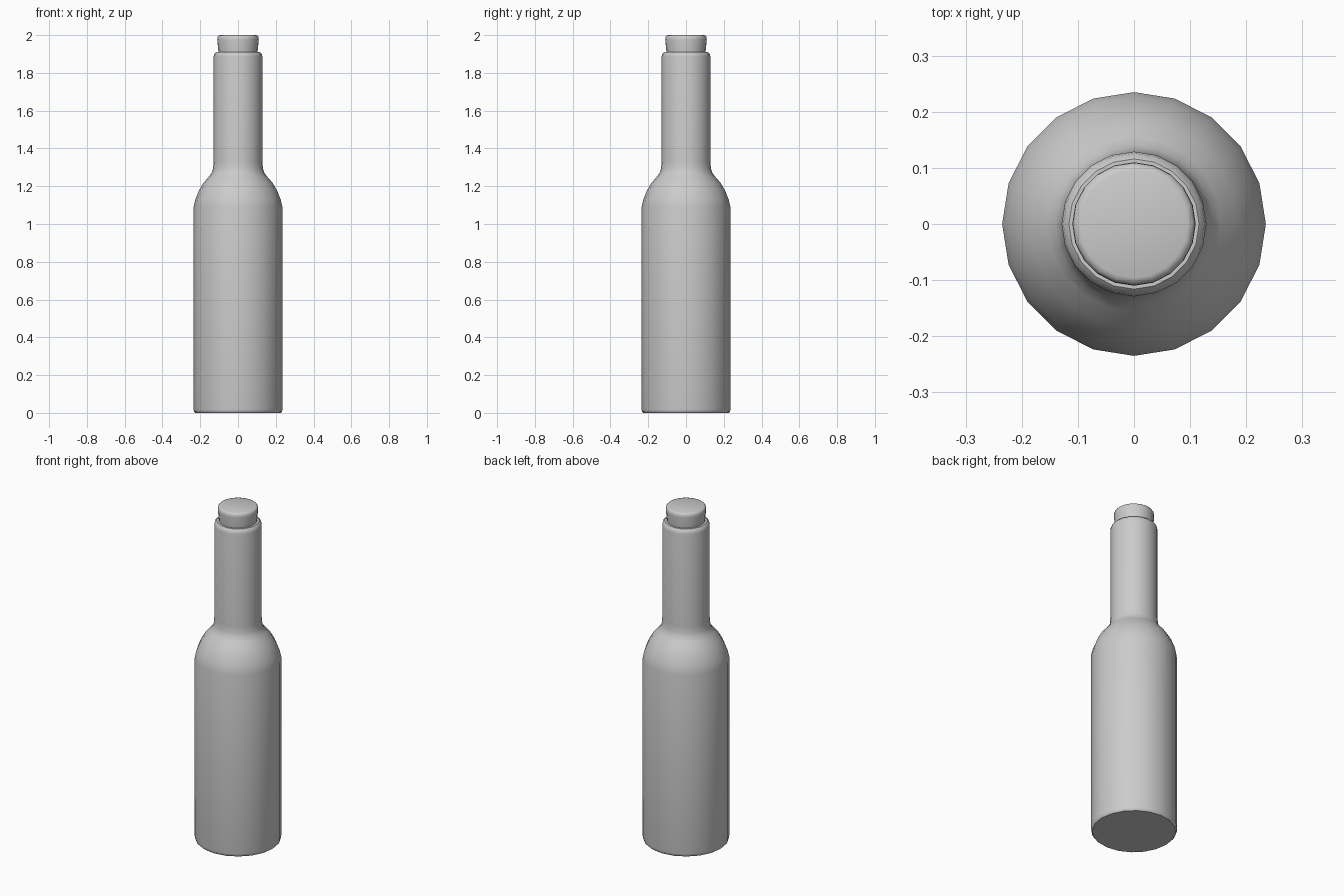
import bpy, bmesh, math

if "Cube" in bpy.data.objects:
    bpy.data.objects.remove(bpy.data.objects["Cube"])

SIDES = 20


def lathe(name, profile, angle=40):
    """Revolve (radius, height) pairs around z; ends are capped flat."""
    bm = bmesh.new()
    rings = []
    for r, z in profile:
        rings.append([bm.verts.new((r * math.cos(2 * math.pi * i / SIDES),
                                    r * math.sin(2 * math.pi * i / SIDES), z))
                      for i in range(SIDES)])
    for a, b in zip(rings, rings[1:]):
        for i in range(SIDES):
            j = (i + 1) % SIDES
            bm.faces.new((a[i], a[j], b[j], b[i]))
    bm.faces.new(rings[0][::-1])
    bm.faces.new(rings[-1])
    bmesh.ops.recalc_face_normals(bm, faces=bm.faces)
    mesh = bpy.data.meshes.new(name)
    bm.to_mesh(mesh)
    bm.free()
    obj = bpy.data.objects.new(name, mesh)
    bpy.context.collection.objects.link(obj)
    bpy.ops.object.select_all(action='DESELECT')
    obj.select_set(True)
    bpy.context.view_layer.objects.active = obj
    bpy.ops.object.shade_smooth_by_angle(angle=math.radians(angle))
    return obj


# Bottle: base, straight body, rounded shoulder, neck and rim
lathe("bottle", [
    (0.227, 0.0), (0.233, 0.006), (0.235, 0.018),
    (0.235, 1.09), (0.226, 1.13), (0.208, 1.175), (0.185, 1.215),
    (0.155, 1.25), (0.14, 1.27), (0.132, 1.295),
    (0.129, 1.33), (0.129, 1.885), (0.126, 1.9), (0.116, 1.91), (0.10, 1.91),
])

# Stopper: slightly flared plug with a softened top edge
lathe("stopper", [
    (0.103, 1.905), (0.110, 1.975), (0.109, 1.99), (0.104, 1.997), (0.096, 2.0),
], angle=60)
